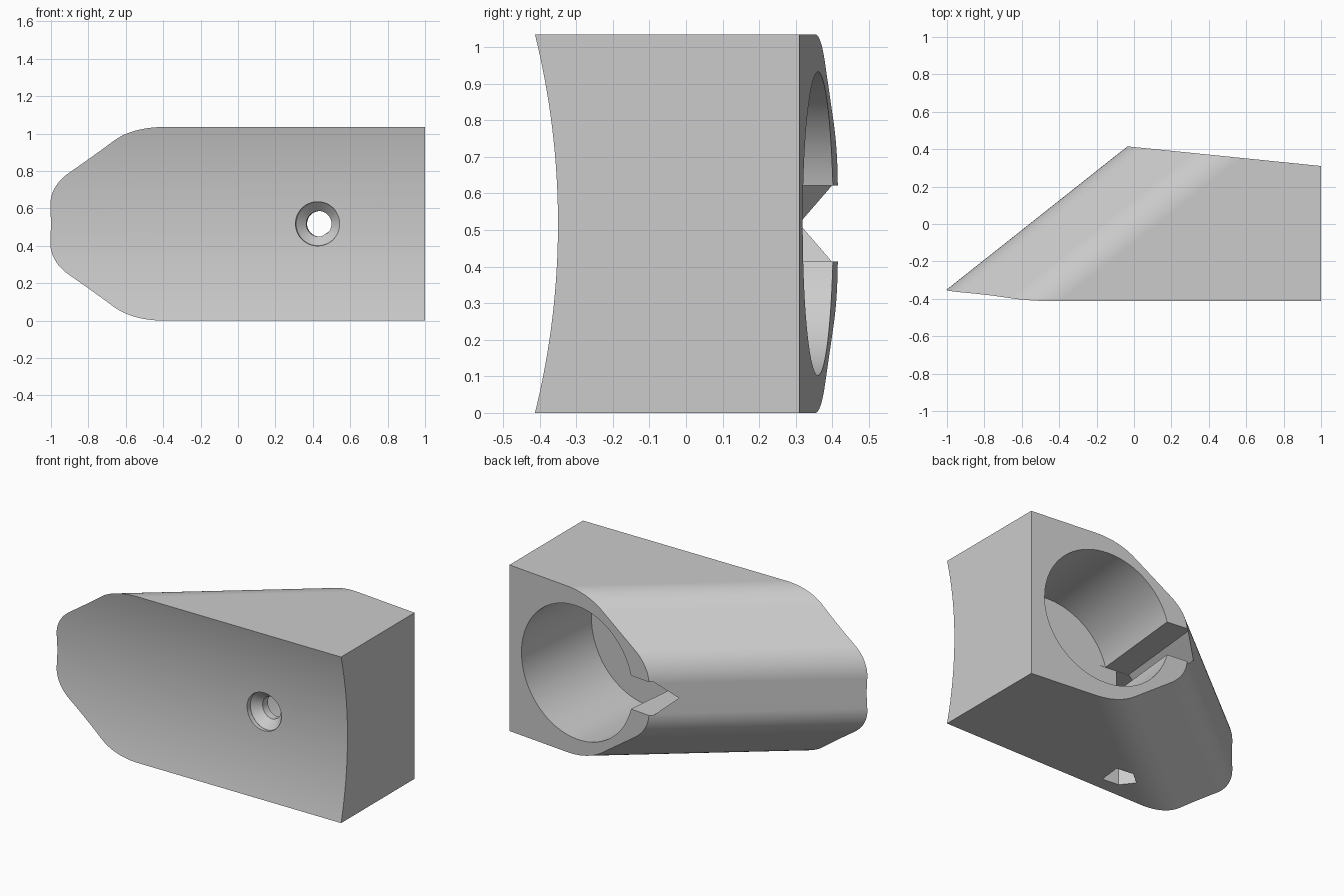
import bpy, bmesh, math
from mathutils import Vector

cube = bpy.data.objects.get("Cube")
if cube:
    bpy.data.objects.remove(cube, do_unlink=True)

# Directions: X, Y, Z world; E along the slanted side, S out of it;
# U into the bore, T across the back face
X, Y, Z = Vector((1, 0, 0)), Vector((0, 1, 0)), Vector((0, 0, 1))
E = Vector((0.784, 0.621, 0)).normalized()
S = Vector((-E.y, E.x, 0))
T = Vector((1.035, -0.105, 0)).normalized()
U = Vector((T.y, -T.x, 0))
ORIGIN = Vector((0, 0, 0))
HEIGHT = 1.035
MID = HEIGHT / 2
MOUTH = Vector((0.498, 0.361, MID))


def arc(ca, cb, r, start, end, n):
    """Points on an arc, angles in degrees."""
    angles = [math.radians(start + (end - start) * i / n) for i in range(n + 1)]
    return [(ca + r * math.cos(a), cb + r * math.sin(a)) for a in angles]


def circle(r, n=96):
    return arc(0, 0, r, 0, 360, n)[:-1]


def prism(name, pts, origin, a, b, c, c0, c1, end_scale=1.0):
    """Sweep a 2D outline in the a-b plane from c0 to c1 along c."""
    bm = bmesh.new()
    rings = []
    for dist, k in ((c0, 1.0), (c1, end_scale)):
        rings.append([bm.verts.new(origin + a * p * k + b * q * k + c * dist) for p, q in pts])
    lower, upper = rings
    bm.faces.new(lower)
    bm.faces.new(upper)
    for i in range(len(pts)):
        j = (i + 1) % len(pts)
        bm.faces.new((lower[i], lower[j], upper[j], upper[i]))
    bmesh.ops.recalc_face_normals(bm, faces=bm.faces)
    mesh = bpy.data.meshes.new(name)
    bm.to_mesh(mesh)
    bm.free()
    obj = bpy.data.objects.new(name, mesh)
    bpy.context.scene.collection.objects.link(obj)
    return obj


def combine(body, tool, operation):
    """Apply a boolean and throw the tool away."""
    tool.hide_render = True
    bpy.context.view_layer.objects.active = body
    mod = body.modifiers.new("cut", 'BOOLEAN')
    mod.operation, mod.solver, mod.object = operation, 'EXACT', tool
    bpy.ops.object.modifier_apply(modifier=mod.name)
    bpy.data.objects.remove(tool, do_unlink=True)


# Block with a hollow front
sag = 0.063
radius = (MID ** 2 + sag ** 2) / (2 * sag)
half = math.degrees(math.asin(MID / radius))
front = arc(-0.35 - radius, MID, radius, -half, half, 32)
body = prism("angled_block", front + [(0.8, HEIGHT), (0.8, 0)], ORIGIN, Y, Z, X, -1.3, 1.0)

# Tilted flat back
bm = bmesh.new()
bm.from_mesh(body.data)
cut = bmesh.ops.bisect_plane(bm, geom=bm.verts[:] + bm.edges[:] + bm.faces[:],
                             plane_co=MOUTH, plane_no=-U, clear_outer=True)
rim = [e for e in cut["geom_cut"] if isinstance(e, bmesh.types.BMEdge)]
bmesh.ops.contextual_create(bm, geom=rim)
bmesh.ops.recalc_face_normals(bm, faces=bm.faces)
bm.to_mesh(body.data)
bm.free()

# Slanted side with chamfered, rounded edges
side, chamfer, tangent = 0.347, 0.319, 0.105
fillet = tangent / math.tan(math.radians(22.5))
upper = arc(side - fillet, HEIGHT - chamfer - tangent, fillet, 0, 45, 12)
upper += arc(side - chamfer - tangent, HEIGHT - fillet, fillet, 45, 90, 12)
upper.append((-1.5, HEIGHT))
outline = upper + [(s, HEIGHT - z) for s, z in reversed(upper)]
# keep the flat top and bottom clear of the block's own faces
outline = [(s, z + (0.05 if z > HEIGHT - 1e-4 and s < -1 else
                    -0.05 if z < 1e-4 and s < -1 else 0)) for s, z in outline]
combine(body, prism("side_shape", outline, ORIGIN, S, Z, E, -3, 3), 'INTERSECT')

# Large blind bore
depth = 0.605
combine(body, prism("bore", circle(0.415), MOUTH, T, Z, U, -0.2, depth), 'DIFFERENCE')

# Pointed groove along the bore wall
w = 0.104
groove = [(-0.3, -w), (-0.3, w), (-0.554, w), (-0.658, 0), (-0.554, -w)]
combine(body, prism("groove", groove, MOUTH, T, Z, U, -0.2, depth + 0.001), 'DIFFERENCE')

# Pointed channel from the groove down through the underside
near, far = depth - 0.002, 0.745
channel = [(-0.476, near), (-0.476, far), (-0.585, far),
           (-0.655, (near + far) / 2), (-0.585, near)]
combine(body, prism("channel", channel, MOUTH, T, U, Z, -MID - 0.1, w - 0.001), 'DIFFERENCE')

# Screw hole with countersink opening at the front
face = 0.714
combine(body, prism("screw_hole", circle(0.068, 48), MOUTH, T, Z, U, 0.5, 0.9), 'DIFFERENCE')
combine(body, prism("sink_rim", circle(0.118, 48), MOUTH, T, Z, U, face - 0.015, 0.9), 'DIFFERENCE')
combine(body, prism("sink_cone", circle(0.118, 48), MOUTH, T, Z, U,
                    face - 0.014, face - 0.064, 0.068 / 0.118), 'DIFFERENCE')

# Material
grey = bpy.data.materials.new("light_grey")
grey.use_nodes = True
colour = (0.6, 0.6, 0.6, 1)
grey.diffuse_color = colour
grey.node_tree.nodes["Principled BSDF"].inputs["Base Color"].default_value = colour
body.data.materials.clear()
body.data.materials.append(grey)
for poly in body.data.polygons:
    poly.material_index = 0

# Smooth curves, crisp edges
bpy.ops.object.select_all(action='DESELECT')
body.select_set(True)
bpy.context.view_layer.objects.active = body
bpy.ops.object.shade_smooth_by_angle(angle=math.radians(25))
weighted = body.modifiers.new("flat_faces", 'WEIGHTED_NORMAL')
weighted.keep_sharp = True
